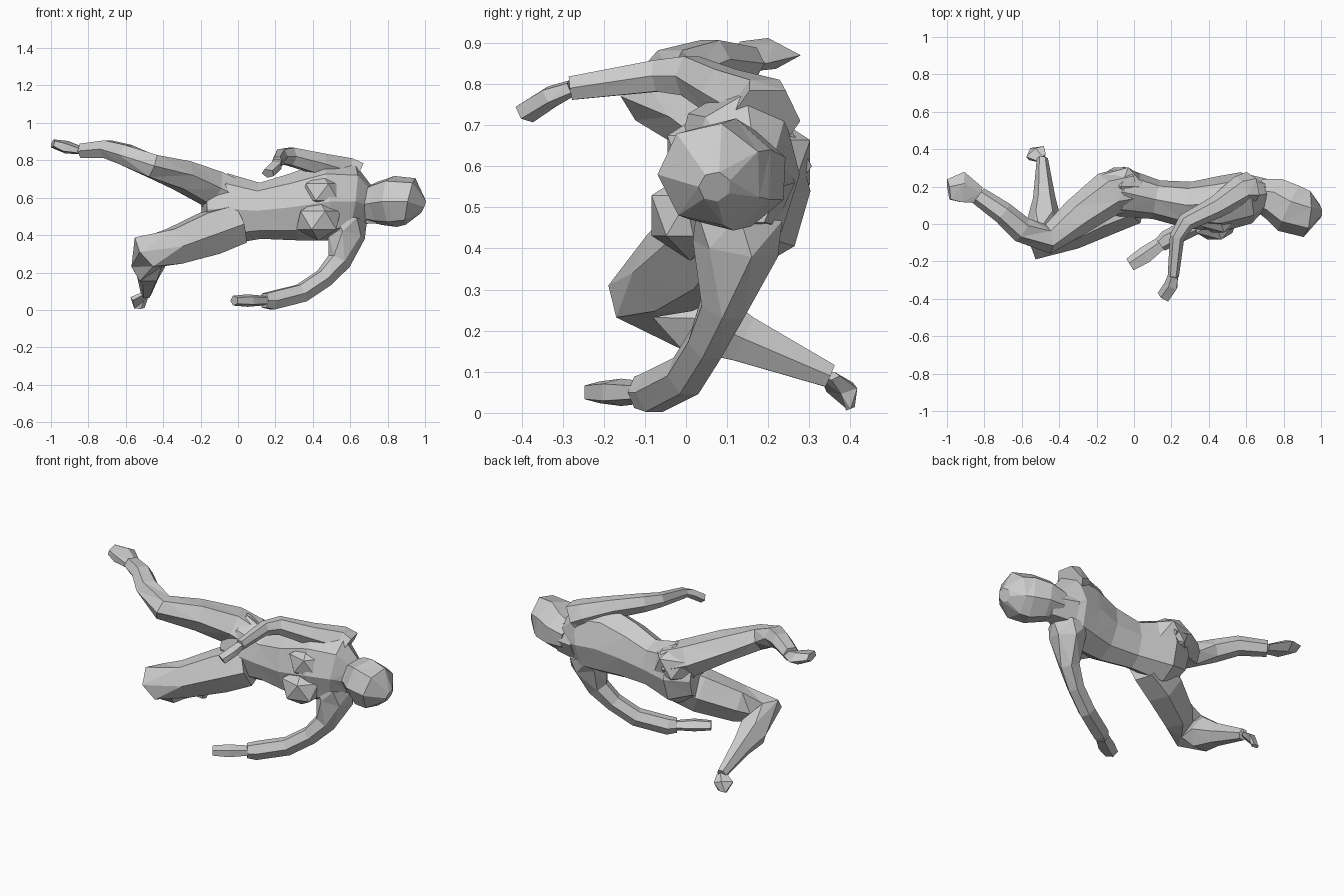
import bpy, bmesh, math
from mathutils import Vector

old = bpy.data.objects.get("Cube")
if old:
    bpy.data.objects.remove(old, do_unlink=True)

# One flat colour for the whole figure
shade = 0.6
colour = (shade, shade, shade, 1)
grey = bpy.data.materials.new("plain grey")
grey.use_nodes = True
grey.diffuse_color = colour
for node in grey.node_tree.nodes:
    if node.type == 'BSDF_PRINCIPLED':
        node.inputs["Base Color"].default_value = colour
        node.inputs["Roughness"].default_value = 0.8


def finish(name, bm):
    """Facet the mesh and add it to the scene."""
    bmesh.ops.recalc_face_normals(bm, faces=bm.faces)
    bmesh.ops.triangulate(bm, faces=bm.faces)
    mesh = bpy.data.meshes.new(name)
    bm.to_mesh(mesh)
    bm.free()
    mesh.materials.append(grey)
    part = bpy.data.objects.new(name, mesh)
    bpy.context.collection.objects.link(part)


def add_ring(bm, centre, direction, wide, tall, sides):
    """Place a polygon of vertices square to the given direction."""
    across = direction.cross(Vector((0, 0, 1))).normalized()
    upright = across.cross(direction)
    ring = []
    for k in range(sides):
        angle = math.tau * k / sides
        offset = across * math.cos(angle) * wide + upright * math.sin(angle) * tall
        ring.append(bm.verts.new(centre + offset))
    return ring


def bridge(bm, first, second):
    """Join two rings with a band of faces."""
    for k in range(len(first)):
        bm.faces.new((first[k - 1], first[k], second[k], second[k - 1]))


def loft(name, path, girths, wide=1, tall=1, sides=6):
    """Skin a jointed path, with one girth for each joint."""
    bm = bmesh.new()
    joints = [Vector(joint) for joint in path]
    bones = [(b - a).normalized() for a, b in zip(joints, joints[1:])]
    incoming = bones[:1] + bones
    outgoing = bones + bones[-1:]
    rings = []
    for joint, girth, before, after in zip(joints, girths, incoming, outgoing):
        direction = (before + after).normalized()
        rings.append(add_ring(bm, joint, direction, girth * wide, girth * tall, sides))
    for first, second in zip(rings, rings[1:]):
        bridge(bm, first, second)
    for end in (rings[0], rings[-1]):
        bm.faces.new(end)
    finish(name, bm)


def bump(name, centre, radius):
    """Add a faceted ball, stretched along the body."""
    bm = bmesh.new()
    bmesh.ops.create_icosphere(bm, subdivisions=1, radius=radius)
    bmesh.ops.scale(bm, vec=(1.2, 1, 1), verts=bm.verts)
    bmesh.ops.translate(bm, vec=centre, verts=bm.verts)
    finish(name, bm)


# Torso from hips to the base of the neck
loft("torso",
     path=[(-.18, .15, .54), (-.06, .17, .54), (.12, .13, .53),
           (.3, .1, .55), (.47, .11, .58), (.6, .14, .58), (.7, .16, .55)],
     girths=[.13, .19, .15, .18, .21, .2, .1],
     wide=.7, sides=8)
bump("lower_breast", centre=(.43, .01, .48), radius=.11)
bump("upper_breast", centre=(.45, .04, .63), radius=.1)
bump("right_buttock", centre=(-.07, .2, .61), radius=.12)

# Neck and head
loft("neck", path=[(.6, .17, .56), (.75, .15, .55)], girths=[.12, .1], wide=.8)
loft("head",
     path=[(.67, .16, .56), (.75, .14, .57), (.83, .09, .58),
           (.92, .06, .58), (.99, .07, .55)],
     girths=[.09, .12, .14, .13, .04],
     sides=7)

# Raised arm and hand
right_wrist = (.21, -.28, .79)
loft("right_arm",
     path=[(.62, .19, .71), (.57, .18, .74), (.44, .09, .78),
           (.28, .01, .82), (.23, -.07, .82), right_wrist],
     girths=[.09, .08, .06, .05, .04, .03],
     tall=1.1)
loft("right_hand",
     path=[right_wrist, (.2, -.33, .77), (.16, -.39, .73)],
     girths=[.03, .04, .04],
     tall=.7, sides=5)

# Lowered arm and hand
left_wrist = (.14, -.11, .05)
loft("left_arm",
     path=[(.58, .13, .48), (.58, .12, .4), (.54, .09, .26),
           (.46, .05, .17), (.34, 0, .09), (.18, -.08, .05), left_wrist],
     girths=[.11, .1, .06, .05, .05, .05, .04],
     tall=1.1)
loft("left_hand",
     path=[left_wrist, (.06, -.17, .05), (-.02, -.22, .05)],
     girths=[.04, .05, .04],
     tall=.7, sides=5)

# Upper leg, bent at the knee, and foot
right_ankle = (-.83, .15, .85)
loft("right_leg",
     path=[(-.02, .19, .6), (-.14, .16, .65), (-.3, .04, .72),
           (-.46, -.08, .77), (-.6, -.03, .83), (-.7, .06, .86), right_ankle],
     girths=[.12, .12, .1, .08, .07, .06, .05],
     tall=.9)
loft("right_foot",
     path=[right_ankle, (-.92, .19, .87), (-.99, .18, .89)],
     girths=[.05, .09, .06],
     tall=.4, sides=5)

# Lower leg, folded back, and foot
left_ankle = (-.49, .35, .09)
loft("left_leg",
     path=[(0, .11, .46), (-.15, .06, .41), (-.34, -.04, .34),
           (-.48, -.1, .31), (-.48, .03, .23), (-.48, .14, .18), left_ankle],
     girths=[.11, .12, .1, .1, .09, .06, .03],
     tall=1.1)
loft("left_foot",
     path=[left_ankle, (-.53, .38, .06), (-.53, .4, .01)],
     girths=[.03, .06, .03],
     tall=.4, sides=5)
